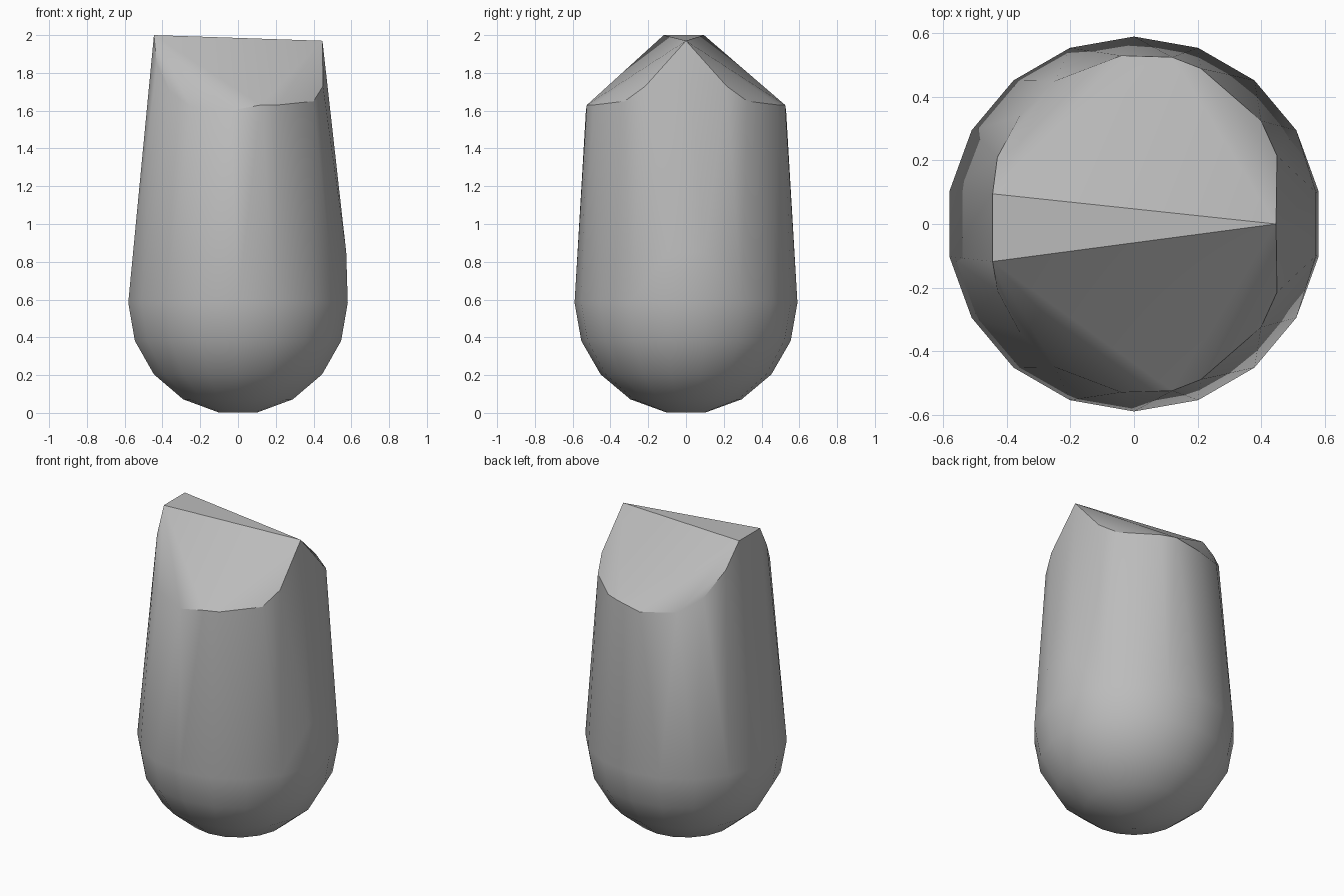
import bpy, bmesh
from math import sin, cos, radians, pi

cube = bpy.data.objects.get("Cube")
if cube:
    bpy.data.objects.remove(cube, do_unlink=True)

# Plain stone-grey material
stone = bpy.data.materials.new("plain grey")
stone.use_nodes = True
colour = (0.5, 0.5, 0.5, 1)
stone.diffuse_color = colour
stone.node_tree.nodes["Principled BSDF"].inputs["Base Color"].default_value = colour

SIDES, RADIUS = 18, 0.59
points = []

# Rounded base: lower half of a sphere, in rings
for polar in (10, 30, 50, 70, 90):
    r = RADIUS * sin(radians(polar))
    z = 0.583 - RADIUS * cos(radians(polar))
    for k in range(SIDES):
        a = radians(10 + 360 * k / SIDES)
        points.append((r * cos(a), r * sin(a), max(z, 0)))

# Shoulder corners, mirrored front to back
shoulder = [(0.45, 0.215, 1.73), (0.40, 0.325, 1.65), (0.21, 0.49, 1.63),
            (0.12, 0.525, 1.63), (-0.04, 0.53, 1.6), (-0.25, 0.45, 1.62),
            (-0.36, 0.34, 1.7), (-0.43, 0.21, 1.85), (0.573, 0.1, 0.85)]
for x, y, z in shoulder:
    points += [(x, y, z), (x, -y, z)]

# Wedge-shaped ridge
points += [(-0.445, -0.118, 2), (-0.445, 0.095, 2), (0.447, 0, 1.97)]

# Wrap the corners in one convex body
bm = bmesh.new()
for p in points:
    bm.verts.new(p)
hull = bmesh.ops.convex_hull(bm, input=bm.verts)
loose = {v for v in hull["geom_interior"] + hull["geom_unused"]
         if isinstance(v, bmesh.types.BMVert)}
bmesh.ops.delete(bm, geom=list(loose), context='VERTS')
bmesh.ops.recalc_face_normals(bm, faces=bm.faces)
mesh = bpy.data.meshes.new("faceted_body")
bm.to_mesh(mesh)
bm.free()
mesh.materials.append(stone)

body = bpy.data.objects.new("faceted_body", mesh)
bpy.context.collection.objects.link(body)
bpy.context.view_layer.objects.active = body
body.select_set(True)
bpy.ops.object.shade_smooth_by_angle(angle=pi / 6)
